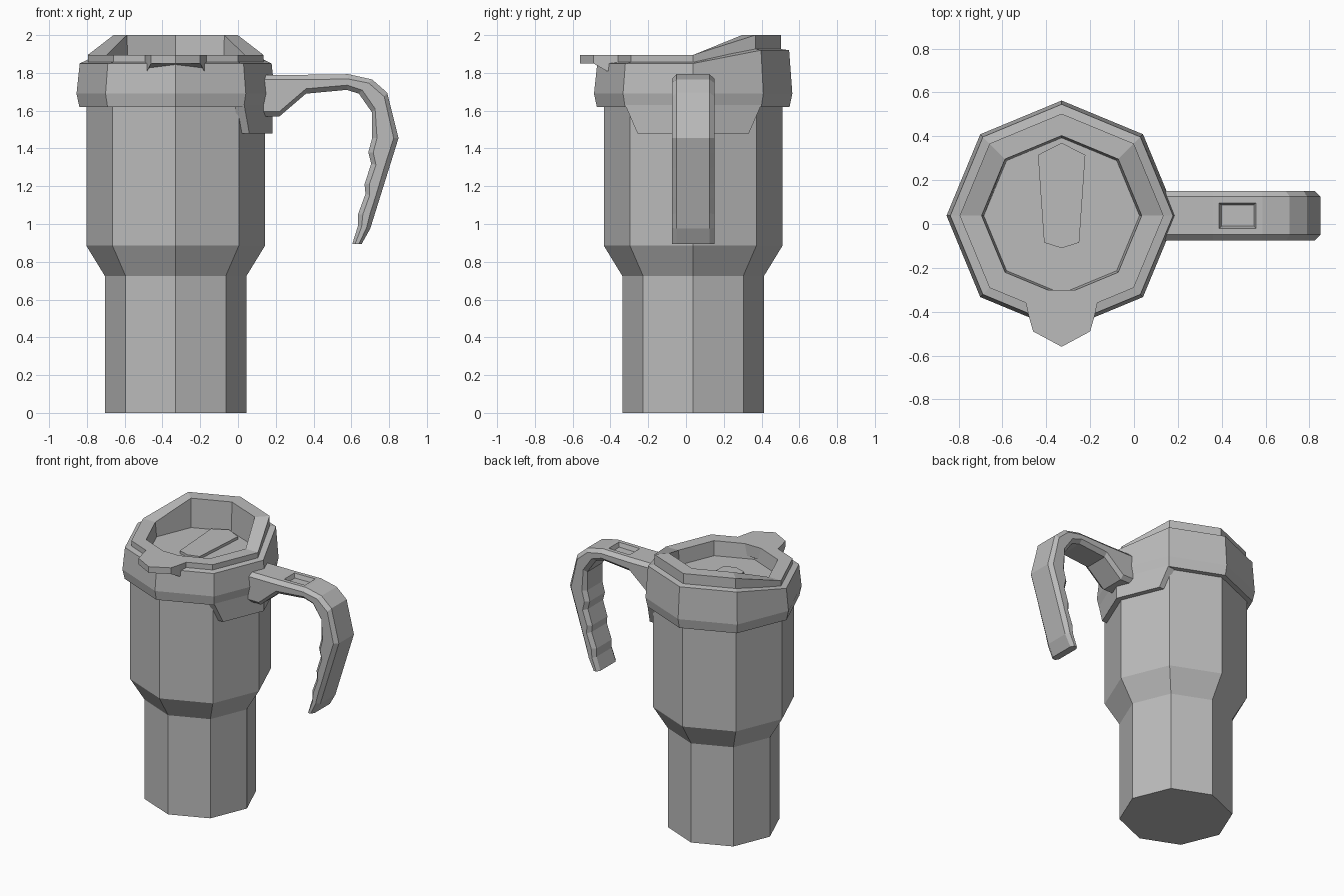
import bpy, bmesh, math
from mathutils import Vector

if "Cube" in bpy.data.objects:
    bpy.data.objects.remove(bpy.data.objects["Cube"])

SIDES = 8
CX, CY = -0.33, 0.038   # axis of the cup

grey = bpy.data.materials.new("plain grey")
grey.use_nodes = True
grey.diffuse_color = (0.5, 0.5, 0.5, 1)
grey.node_tree.nodes["Principled BSDF"].inputs["Base Color"].default_value = (0.5, 0.5, 0.5, 1)


def finish(name, bm):
    bmesh.ops.recalc_face_normals(bm, faces=bm.faces)
    mesh = bpy.data.meshes.new(name)
    bm.to_mesh(mesh)
    bm.free()
    mesh.materials.append(grey)
    obj = bpy.data.objects.new(name, mesh)
    bpy.context.collection.objects.link(obj)
    return obj


def skin(bm, rings, closed=False):
    """Join rings of points with quads; cap both ends unless closed."""
    loops = [[bm.verts.new(p) for p in ring] for ring in rings]
    pairs = list(zip(loops, loops[1:]))
    if closed:
        pairs.append((loops[-1], loops[0]))
    faces = []
    for a, b in pairs:
        n = len(a)
        faces.append([bm.faces.new((a[i], a[(i + 1) % n], b[(i + 1) % n], b[i])) for i in range(n)])
    if not closed:
        bm.faces.new(loops[0])
        bm.faces.new(loops[-1])
    return faces


def octagon(radius, z, rise=0.0):
    """Ring whose three back corners are lifted by rise."""
    ring = []
    for i in range(SIDES):
        a = math.tau * i / SIDES
        ring.append((CX + radius * math.cos(a), CY + radius * math.sin(a),
                     z + (rise if math.sin(a) > 0.5 else 0)))
    return ring


def turned(name, profile, closed=False):
    bm = bmesh.new()
    skin(bm, [octagon(*p) for p in profile], closed)
    return finish(name, bm)


# Cup body, collar and recessed lid
turned("cup_body", [(0.375, 0), (0.375, 0.725), (0.473, 0.885), (0.473, 1.7)])
turned("collar", [(0.46, 1.62), (0.51, 1.62), (0.525, 1.69),
                  (0.508, 1.85, 0.07), (0.44, 1.86, 0.07)], closed=True)
turned("lid", [(0.45, 1.75), (0.465, 1.85, 0.06), (0.465, 1.895, 0.105),
               (0.365, 1.895, 0.105), (0.355, 1.79)])

# Raised drinking-hole cover on the lid floor
cover = [(0, 0.37), (0.108, 0.315), (0.08, -0.085), (0, -0.11), (-0.08, -0.085), (-0.108, 0.315)]
bm = bmesh.new()
skin(bm, [[(CX + x, y, z) for x, y in cover] for z in (1.78, 1.81)])
finish("lid_cover", bm)

# Thumb tab with a sloping underside
half = [(0.16, -0.3, 1.81), (0.163, -0.36, 1.81), (0.15, -0.42, 1.81), (0.13, -0.49, 1.85)]
outline = half + [(0, -0.56, 1.85)] + [(-x, y, z) for x, y, z in reversed(half)]
bm = bmesh.new()
skin(bm, [[(CX + x, y, z) for x, y, z in outline],
          [(CX + x, y, 1.895) for x, y, z in outline]])
finish("thumb_tab", bm)


# Skirt below the collar that carries the handle
def corner_point(radius, y):
    return CX + radius - abs(y) * math.tan(math.pi / 8), CY + y


bm = bmesh.new()
columns = []
for side in (-1, 0, 1):
    column = []
    for radius, z, reach in ((0.46, 1.63, 0.36), (0.512, 1.63, 0.36),
                             (0.512, 1.48, 0.295), (0.46, 1.48, 0.295)):
        column.append((*corner_point(radius, side * reach), z))
    columns.append(column)
skin(bm, columns)
finish("handle_skirt", bm)

# Handle: outer and inner profile points, swept with chamfered edges
outer = [(0.12, 1.79), (0.22, 1.79), (0.36, 1.79), (0.585, 1.793), (0.71, 1.765), (0.79, 1.695)]
inner = [(0.12, 1.57), (0.22, 1.57), (0.36, 1.69), (0.575, 1.71), (0.64, 1.69), (0.71, 1.59),
         (0.71, 1.455), (0.69, 1.38), (0.705, 1.32), (0.67, 1.21), (0.675, 1.16),
         (0.635, 1.05), (0.635, 0.99), (0.605, 0.895)]
grip = len(inner) - len(outer) - 1
outer += [tuple(Vector((0.85, 1.455)).lerp((0.70, 0.975), i / (grip - 1))) for i in range(grip)]
outer.append((0.655, 0.895))

WIDTH, CHAMFER = 0.113, 0.026
rings = []
for o, i in zip(outer, inner):
    o, i = Vector(o), Vector(i)
    step = (i - o).normalized() * min(CHAMFER, (i - o).length * 0.3)
    ring = [(o, WIDTH - CHAMFER), (o + step, WIDTH), (i - step, WIDTH), (i, WIDTH - CHAMFER)]
    ring += [(p, -w) for p, w in reversed(ring)]
    rings.append([(p.x, CY + w, p.y) for p, w in ring])
bm = bmesh.new()
strips = skin(bm, rings)
bmesh.ops.recalc_face_normals(bm, faces=bm.faces)

# Small sunken slot in the top of the handle
slot = strips[2][-1]
bmesh.ops.inset_individual(bm, faces=[slot], thickness=0.04)
bmesh.ops.inset_individual(bm, faces=[slot], thickness=0.015, depth=-0.03)
finish("handle", bm)
